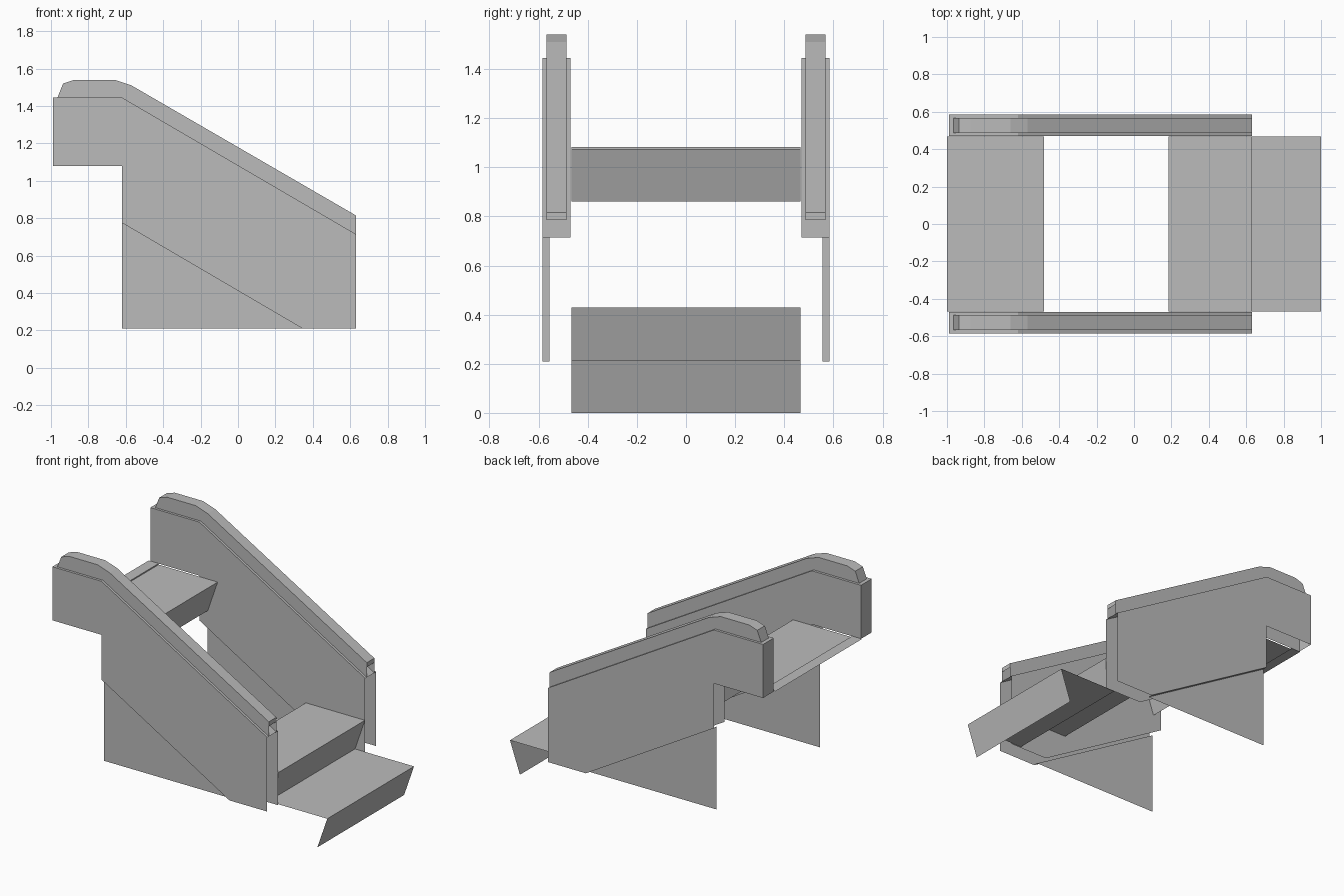
import bpy

if "Cube" in bpy.data.objects:
    bpy.data.objects.remove(bpy.data.objects["Cube"])

grey = bpy.data.materials.new("grey")
grey.diffuse_color = (0.5, 0.5, 0.5, 1)
grey.use_nodes = True
grey.node_tree.nodes["Principled BSDF"].inputs["Base Color"].default_value = grey.diffuse_color


def build(name, sheets=(), strips=()):
    """sheets: (xz outline, y, facing); strips: (xz path, y0, y1)."""
    verts, faces = [], []
    for pts, y, facing in sheets:
        n = len(verts)
        verts.extend((x, y, z) for x, z in pts)
        loop = list(range(n, n + len(pts)))
        faces.append(loop if facing > 0 else loop[::-1])
    for pts, y0, y1 in strips:
        lo, hi = min(y0, y1), max(y0, y1)
        n = len(verts)
        for x, z in pts:
            verts += [(x, lo, z), (x, hi, z)]
        for i in range(len(pts) - 1):
            a = n + 2 * i
            faces.append((a, a + 2, a + 3, a + 1))
    mesh = bpy.data.meshes.new(name)
    mesh.from_pydata(verts, [], faces)
    mesh.materials.append(grey)
    obj = bpy.data.objects.new(name, mesh)
    bpy.context.collection.objects.link(obj)
    return obj


# Clockwise profiles in the xz plane
wall_top = [(-0.99, 1.08), (-0.99, 1.445), (-0.62, 1.445), (0.63, 0.715)]
wall_low = [(0.63, 0.21), (0.345, 0.21), (-0.62, 0.775)]
wall = wall_top + wall_low + [(-0.62, 1.08)]
rail = [(-0.965, 1.445), (-0.935, 1.52), (-0.875, 1.54), (-0.66, 1.54),
        (-0.57, 1.51), (0.63, 0.815)]
rail_side = rail + [(0.63, 0.715), (-0.62, 1.445)]
skirt = [(-0.62, 0.775), (0.345, 0.21), (-0.62, 0.21)]

for side, s in (("front", -1), ("back", 1)):
    # Hollow side wall: two skins, a cap, and a flange along the lower slope
    build(side + "_wall",
          [(wall, s * 0.585, s), (wall, s * 0.47, -s)],
          [(wall_top, s * 0.47, s * 0.585), (wall_low[1:], s * 0.555, s * 0.585)])
    # Triangular panel under the slope
    build(side + "_skirt", [(skirt, s * 0.555, s)])
    # Handrail with a small lip at the low end
    build(side + "_handrail",
          [(rail_side, s * 0.568, s), (rail_side, s * 0.487, -s)],
          [(rail + [(0.63, 0.785)], s * 0.487, s * 0.568)])

# Steps: a flat tread and a riser raked backwards
RUN, RISE, RAKE, HALF = 0.37, 0.215, 0.075, 0.467
for name, i in (("bottom_step", 0), ("second_step", 1), ("top_step", 4)):
    x, z = 1 - RUN * i, RISE * (i + 1)
    build(name, (), [([(x - RUN - RAKE, z), (x, z), (x - RAKE, z - RISE)], -HALF, HALF)])

# Landing plate behind the top step
build("landing", (), [([(-1.0, 1.083), (-0.925, 1.083), (-0.925, 1.075)], -HALF, HALF)])
